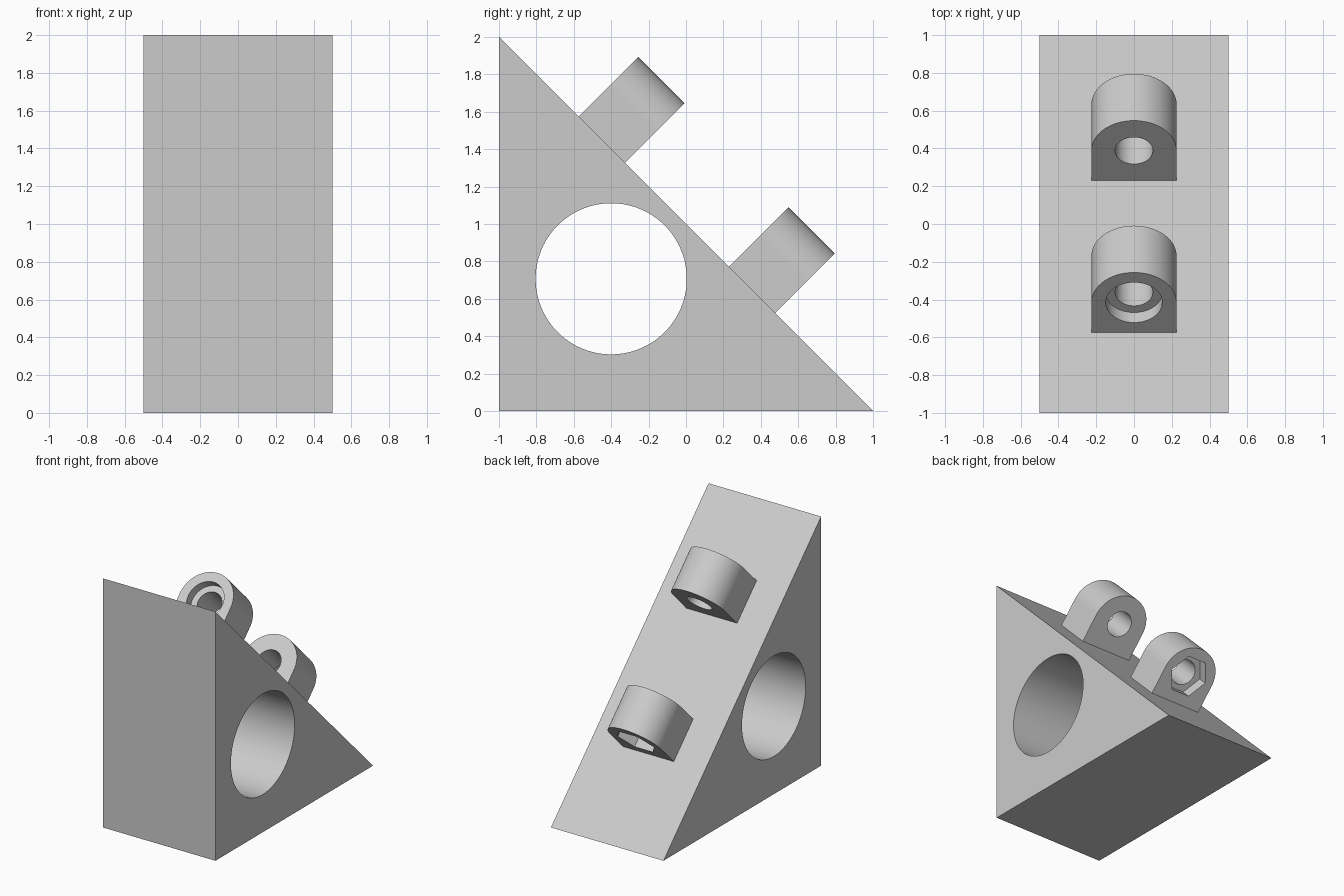
import bpy, bmesh, math
from mathutils import Matrix

if "Cube" in bpy.data.objects:
    bpy.data.objects.remove(bpy.data.objects["Cube"])

grey = bpy.data.materials.new("light grey")
grey.diffuse_color = (0.6, 0.6, 0.6, 1)
grey.use_nodes = True
grey.node_tree.nodes["Principled BSDF"].inputs["Base Color"].default_value = grey.diffuse_color


def arc(r, cx, cz, n, start=0.0, sweep=2 * math.pi):
    """Points on an arc; a full sweep leaves out the repeated end point."""
    steps = n if sweep > 6.28 else n - 1
    return [(cx + r * math.cos(start + sweep * i / steps),
             cz + r * math.sin(start + sweep * i / steps)) for i in range(n)]


def prism(name, profile, lo, hi, axis, matrix=Matrix()):
    """Extrude a closed profile between lo and hi along x or y."""
    bm = bmesh.new()
    rings = []
    for d in (lo, hi):
        rings.append([bm.verts.new((d, a, b) if axis == "x" else (a, d, b))
                      for a, b in profile])
    n = len(profile)
    for ring in rings:
        bm.faces.new(ring)
    for i in range(n):
        j = (i + 1) % n
        bm.faces.new((rings[0][i], rings[0][j], rings[1][j], rings[1][i]))
    bmesh.ops.recalc_face_normals(bm, faces=bm.faces[:])
    mesh = bpy.data.meshes.new(name)
    bm.to_mesh(mesh)
    bm.free()
    mesh.materials.append(grey)
    ob = bpy.data.objects.new(name, mesh)
    ob.matrix_world = matrix
    bpy.context.collection.objects.link(ob)
    return ob


def finish(ob, cutters):
    """Cut the holes, drop the cutters and smooth the round walls."""
    bpy.context.view_layer.update()
    bpy.ops.object.select_all(action="DESELECT")
    bpy.context.view_layer.objects.active = ob
    ob.select_set(True)
    for cutter in cutters:
        mod = ob.modifiers.new("hole", "BOOLEAN")
        mod.operation = "DIFFERENCE"
        mod.solver = "EXACT"
        mod.object = cutter
        bpy.ops.object.modifier_apply(modifier=mod.name)
        bpy.data.objects.remove(cutter)
    bpy.ops.object.shade_smooth_by_angle(angle=math.radians(30))


# Triangular block with a large bore from side to side
wedge = prism("wedge_block", [(-1, 0), (1, 0), (-1, 2)], -0.5, 0.5, "x")
bore = prism("bore_cutter", arc(0.404, -0.4, 0.707, 96), -0.7, 0.7, "x")
finish(wedge, [bore])

# Bolt lugs on the slope: local y runs down the slope, local z away from it
R, HALF, SINK = 0.225, 0.175, 0.005
lug_profile = [(-R, -SINK), (R, -SINK)] + arc(R, 0, R, 33, 0, math.pi)


def lug(name, y, pocket, lo, hi):
    place = Matrix.Translation((0, y, 1 - y)) @ Matrix.Rotation(-math.pi / 4, 4, "X")
    body = prism(name, lug_profile, -HALF, HALF, "y", place)
    hole = prism("hole_cutter", arc(0.1, 0, R, 48), -0.3, 0.3, "y", place)
    recess = prism("recess_cutter", pocket, lo, hi, "y", place)
    finish(body, [hole, recess])


# Upper lug has a round bolt-head recess, lower lug a hexagonal nut pocket
lug("upper_lug", -0.451, arc(0.15, 0, R, 48), -0.3, -HALF + 0.075)
lug("lower_lug", 0.353, arc(0.161, 0, R, 6), HALF - 0.09, 0.3)
